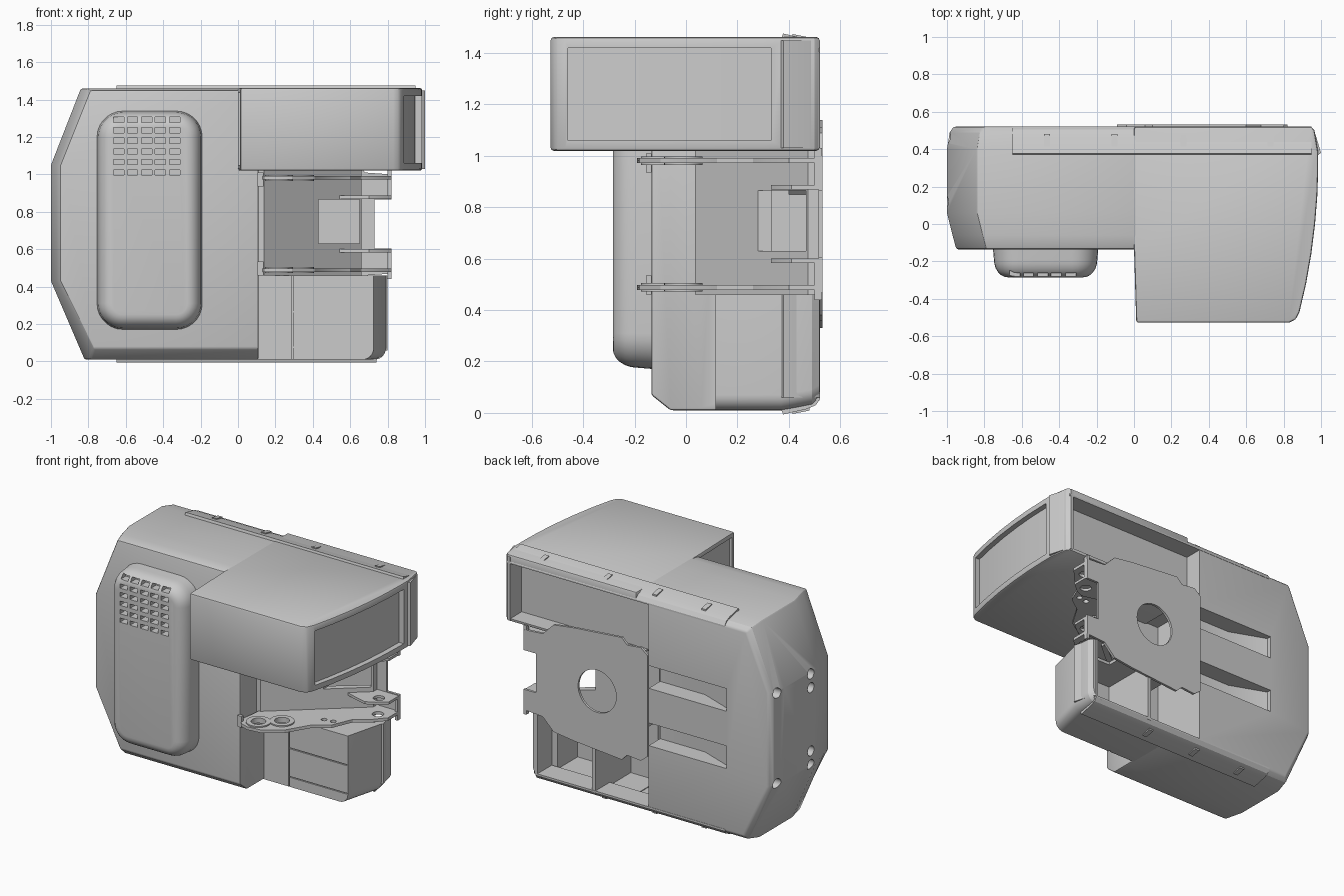
import bpy, bmesh, math
from mathutils import Vector

if "Cube" in bpy.data.objects:
    bpy.data.objects.remove(bpy.data.objects["Cube"])

AX = {'x': lambda a, b, t: (t, a, b), 'y': lambda a, b, t: (a, t, b), 'z': lambda a, b, t: (a, b, t)}
MID = 0.735  # height of the machine's mirror plane


def make(name, bm):
    bmesh.ops.recalc_face_normals(bm, faces=bm.faces)
    me = bpy.data.meshes.new(name)
    bm.to_mesh(me)
    bm.free()
    ob = bpy.data.objects.new(name, me)
    bpy.context.collection.objects.link(ob)
    return ob


def loft(name, layers, axis='y'):
    """layers: list of (position, outline); outlines share a point count."""
    bm = bmesh.new()
    rings = [[bm.verts.new(AX[axis](a, b, t)) for a, b in pts] for t, pts in layers]
    n = len(rings[0])
    for r, s in zip(rings, rings[1:]):
        for i in range(n):
            bm.faces.new((r[i], r[(i + 1) % n], s[(i + 1) % n], s[i]))
    bm.faces.new(rings[0])
    bm.faces.new(rings[-1])
    return make(name, bm)


def prism(name, pts, axis, t0, t1):
    return loft(name, [(t0, pts), (t1, pts)], axis)


def boxes(name, *bs):
    """each box is x0, x1, y0, y1, z0, z1"""
    bm = bmesh.new()
    for x0, x1, y0, y1, z0, z1 in bs:
        vs = bmesh.ops.create_cube(bm, size=1)['verts']
        for v in vs:
            v.co = Vector(((x0 + x1) / 2 + v.co.x * (x1 - x0), (y0 + y1) / 2 + v.co.y * (y1 - y0),
                           (z0 + z1) / 2 + v.co.z * (z1 - z0)))
    return make(name, bm)


def circle(a, b, r, n=32):
    return [(a + r * math.cos(math.tau * i / n), b + r * math.sin(math.tau * i / n)) for i in range(n)]


def round_rect(a0, a1, b0, b1, r, n=7):
    out = []
    for k, (a, b) in enumerate(((a1 - r, b1 - r), (a0 + r, b1 - r), (a0 + r, b0 + r), (a1 - r, b0 + r))):
        for i in range(n + 1):
            t = math.pi / 2 * (k + i / n)
            out.append((a + r * math.cos(t), b + r * math.sin(t)))
    return out


def apply(ob, m):
    bpy.context.view_layer.objects.active = ob
    bpy.ops.object.modifier_apply(modifier=m.name)


def cut(ob, *cutters):
    for c in cutters:
        m = ob.modifiers.new('cut', 'BOOLEAN')
        m.operation, m.solver, m.object = 'DIFFERENCE', 'EXACT', c
        apply(ob, m)
        bpy.data.objects.remove(c)


def bevel(ob, w, seg=3):
    m = ob.modifiers.new('bevel', 'BEVEL')
    m.width, m.segments, m.limit_method, m.angle_limit = w, seg, 'ANGLE', math.radians(30)
    apply(ob, m)


# main housing with faceted left end
def shell(i, zb, zt):
    return [(0.11, zb), (-0.82 + i, zb), (-1 + i, 0.43), (-1 + i, 1.05), (-0.84 + i, zt), (0.11, zt)]


body = loft('main_housing', [(-0.135, shell(.05, .07, 1.45)), (-0.06, shell(.03, .01, 1.46)), (0.06, shell(0, .01, 1.46)),
                             (0.4, shell(0, .01, 1.46)), (0.49, shell(.015, .03, 1.44)), (0.52, shell(.035, .055, 1.415))])
bevel(body, 0.01, 2)
cut(body, boxes('c', (-.09, .3, .12, .7, .04, 1.03)), boxes('c', (-.09, .3, .4, .7, 1.02, 1.41)))
# tapered slots in the back
for z in (0.545, 0.925):
    cut(body, prism('c', [(-.05, .6), (-.66, .6), (-.66, .49), (-.42, .4), (-.05, .4)], 'z', z - .075, z + .075))
# round sockets in the left end
for y, d in ((.12, .21), (.12, .3), (.46, .3)):
    for z in (MID - d, MID + d):
        cut(body, prism('c', circle(y, z, .033, 20), 'x', -1.1, -.93))

# rounded cover with vent grid
layers = [(-0.12, 0), (-0.19, .006)]
layers += [(-0.19 - .095 * math.sin(math.radians(a)), .006 + .075 * (1 - math.cos(math.radians(a)))) for a in range(15, 91, 15)]
cover = loft('vent_cover', [(y, round_rect(-.755 + i, -.19 - i, .17 + i, 1.34 - i, .14 - i)) for y, i in layers])
cut(cover, boxes('c', *[(x - .028, x + .028, -.4, -.225, z - .014, z + .014)
                        for x in (-.638, -.564, -.489, -.415, -.338)
                        for z in (1.293, 1.236, 1.18, 1.122, 1.066, 1.01)]))

# overhanging upper head with bowed right end
bow = [(.83, -.527), (.865, -.51), (.885, -.47), (.92, -.32), (.948, -.16), (.968, 0), (.98, .15), (.985, .3), (.985, .38)]
head = prism('upper_head', [(0, -.13), (.012, -.527)] + bow + [(.965, .5), (.95, .52), (0, .52)], 'z', 1.02, 1.462)
bevel(head, 0.012, 2)
window = [(a - .035, b) for a, b in bow[3:8]]
window = [(.855, -.46)] + window[:-1] + [(.95, .33), (1.2, .33), (1.2, -.46)]
cut(head, prism('c', window, 'z', 1.06, 1.42), boxes('c', (-.2, .94, .4, .7, 1.04, 1.41)),
    boxes('c', (-.1, .03, -.5, -.15, 1.05, 1.435)))


# lower right compartment, open at the back
def bin_outline(xr, zb, r=.06):
    arc = [(xr - r + r * math.sin(t), zb + r - r * math.cos(t)) for t in [math.pi / 12 * k for k in range(7)]]
    return [(.1, .46), (.1, zb)] + arc + [(xr, .46)]


comp = loft('lower_compartment', [(.115, bin_outline(.725, .01)), (.37, bin_outline(.79, .01)),
                                  (.49, bin_outline(.78, .03)), (.52, bin_outline(.76, .05))])
cut(comp, boxes('c', (0, .3, .15, .7, .045, .44)), boxes('c', (.325, .69, .15, .7, .045, .44)),
    boxes('c', (.5, .745, .36, .7, .05, .5)),
    boxes('c', (.29, .298, 0, .125, 0, .6)),
    boxes('c', (.29, .72, 0, .122, .262, .269)), boxes('c', (.29, .72, 0, .122, .073, .079)))

# back rim lips along top, bottom and right ends
lip = [(.37, 1.455), (.378, 1.476), (.47, 1.455), (.505, 1.44), (.522, 1.415), (.522, 1.405), (.37, 1.405)]
prism('rim_top', lip, 'x', -.65, .95)
prism('rim_bottom', [(y, 2 * MID - z) for y, z in lip], 'x', -.65, .74)
side = [(0, .37), (.015, .38), (-.015, .48), (-.03, .512), (-.04, .522), (-.06, .522), (-.06, .37)]
prism('rim_side_upper', [(x + .985, y) for x, y in side], 'z', 1.03, 1.45)
prism('rim_side_lower', [(x + .785, y) for x, y in side], 'z', .06, .46)

# small latches on the rim
for x in (-.465, -.105, .265, .73):
    prism('latch_top', [(.415, 1.455), (.415, 1.474), (.48, 1.461), (.48, 1.44)], 'x', x - .016, x + .016)
    if x < .7:
        prism('latch_bottom', [(.415, .015), (.415, -.004), (.48, .009), (.48, .03)], 'x', x - .016, x + .016)

# slanted inner wall with square opening
wall = prism('slanted_wall', [(.1, .035), (.14, .035), (.66, .475), (.66, .515), (.1, .075)], 'z', .46, 1.03)
cut(wall, boxes('c', (.43, .65, .1, .7, .63, .865)))

# back mounting plate with round hole
half = [(.73, .865), (.82, .865), (.82, 1.0), (.68, 1.01), (.6, 1.09), (.45, 1.11), (.1, 1.14), (.06, 1.1), (-.04, 1.11), (-.09, 1.07)]
plate = prism('mounting_plate', half + [(x, 2 * MID - z) for x, z in reversed(half)], 'y', .515, .531)
cut(plate, prism('c', circle(.28, MID, .14, 48), 'y', .4, .6))

# paired hinge arms mirrored above and below
arm = [(.11, -.12), (.14, -.17), (.2, -.19), (.29, -.18), (.41, -.1), (.5, .05), (.6, .12), (.66, .26),
       (.74, .31), (.82, .4), (.82, .52), (.66, .52), (.13, .045)]
short = [(.53, .38), (.62, .35), (.7, .33), (.76, .36), (.82, .41), (.82, .52), (.66, .52)]
for side_name, f in (('lower', lambda z: z), ('upper', lambda z: 2 * MID - z)):
    a = prism(side_name + '_hinge_arm', arm, 'z', f(.478), f(.498))
    for x, y, r in ((.22, -.1, .045), (.33, -.01, .045), (.52, .16, .018), (.58, .17, .018), (.74, .41, .035)):
        cut(a, prism('c', circle(x, y, r, 24), 'z', .3, 1.2))
    for x, y in ((.22, -.1), (.33, -.01)):
        w = prism(side_name + '_hinge_washer', circle(x, y, .075), 'z', f(.472), f(.506))
        cut(w, prism('c', circle(x, y, .045, 24), 'z', .3, 1.2))
    s = prism(side_name + '_short_arm', short, 'z', f(.583), f(.6))
    cut(s, prism('c', circle(.74, .42, .035, 24), 'z', .3, 1.2))
    lo, hi = sorted((f(.46), f(.535)))
    boxes(side_name + '_hinge_tab', (.105, .135, -.155, -.135, lo, hi))
    lo, hi = sorted((f(.44), f(.6)))
    boxes(side_name + '_end_tab', (.8, .82, .5, .53, lo, hi))

# smooth shading with sharp edges kept
for ob in bpy.context.scene.objects:
    ob.select_set(True)
    bpy.context.view_layer.objects.active = ob
bpy.ops.object.shade_smooth_by_angle(angle=math.radians(25))
